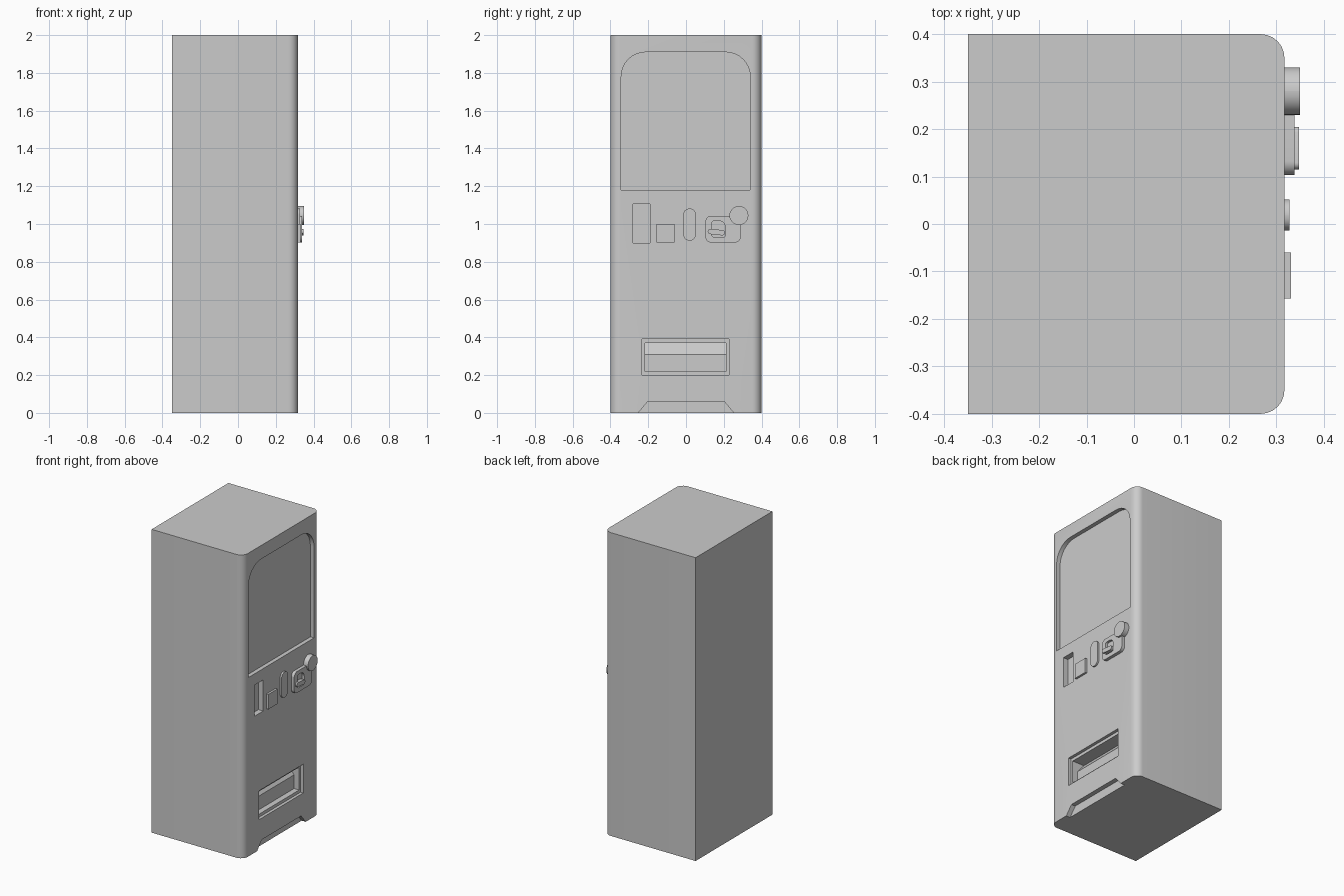
import bpy, bmesh
from math import sin, cos, pi, radians
from mathutils import Vector

if "Cube" in bpy.data.objects:
    bpy.data.objects.remove(bpy.data.objects["Cube"], do_unlink=True)

grey = bpy.data.materials.new("light_grey")
grey.use_nodes = True
colour = (0.6, 0.6, 0.6, 1)
grey.diffuse_color = colour
grey.node_tree.nodes["Principled BSDF"].inputs["Base Color"].default_value = colour

FACE = 0.317  # x of the panel with the controls


def extrude(name, points, offset):
    """Solid made by extruding a flat outline along an offset."""
    bm = bmesh.new()
    face = bm.faces.new([bm.verts.new(p) for p in points])
    top = bmesh.ops.extrude_face_region(bm, geom=[face])["geom"]
    bmesh.ops.translate(bm, vec=Vector(offset),
                        verts=[v for v in top if isinstance(v, bmesh.types.BMVert)])
    bmesh.ops.recalc_face_normals(bm, faces=bm.faces)
    mesh = bpy.data.meshes.new(name)
    bm.to_mesh(mesh)
    bm.free()
    mesh.materials.append(grey)
    obj = bpy.data.objects.new(name, mesh)
    bpy.context.collection.objects.link(obj)
    return obj


def rounded(a0, a1, b0, b1, radii=(0, 0, 0, 0), steps=8):
    """Rectangle outline; radii run from upper right, counter-clockwise."""
    corners = [(a1, b1, -1, -1), (a0, b1, 1, -1), (a0, b0, 1, 1), (a1, b0, -1, 1)]
    out = []
    for i, ((a, b, sa, sb), r) in enumerate(zip(corners, radii)):
        if r == 0:
            out.append((a, b))
            continue
        for k in range(steps + 1):
            t = (i + k / steps) * pi / 2
            out.append((a + sa * r + r * cos(t), b + sb * r + r * sin(t)))
    return out


def panel(name, outline, x0, x1):
    """Prism with a y-z outline, running from x0 to x1."""
    return extrude(name, [(x0, y, z) for y, z in outline], (x1 - x0, 0, 0))


def cut(target, cutter):
    cutter.hide_render = True
    mod = target.modifiers.new("recess", "BOOLEAN")
    mod.operation, mod.solver, mod.object = "DIFFERENCE", "EXACT", cutter
    bpy.context.view_layer.objects.active = target
    bpy.ops.object.modifier_apply(modifier=mod.name)
    bpy.data.objects.remove(cutter, do_unlink=True)


# Cabinet with two rounded vertical edges
plan = rounded(-0.35, FACE, -0.4, 0.4, (0.05, 0, 0, 0.05), 6)
cabinet = extrude("cabinet", [(x, y, 0) for x, y in plan], (0, 0, 2))

# Display window, card slot, tray surround and kick notch
front = FACE + 0.05
recesses = [
    (rounded(-0.343, 0.34, 1.18, 1.91, (0.13, 0.13, 0, 0)), 0.027),
    (rounded(-0.28, -0.19, 0.9, 1.105), 0.035),
    (rounded(-0.232, 0.228, 0.2, 0.39), 0.02),
    ([(-0.27, -0.02), (0.27, -0.02), (0.205, 0.057), (-0.205, 0.057)], 0.03),
]
for outline, depth in recesses:
    cut(cabinet, panel("recess_cutter", outline, FACE - depth, front))

# Tray opening with a sloped flap at the back
tray = [(0.33, 0.22), (0.26, 0.22), (0.26, 0.31), (0.21, 0.37), (0.33, 0.37)]
cut(cabinet, extrude("tray_cutter", [(x, -0.217, z) for x, z in tray], (0, 0.43, 0)))

# Raised controls
inside = FACE - 0.01
button = panel("square_button", rounded(-0.157, -0.06, 0.902, 1.0), inside, 0.331)
coin_slot = panel("coin_slot", rounded(-0.014, 0.052, 0.912, 1.082, (0.032,) * 4), inside, 0.328)
plate = panel("coin_return_plate", rounded(0.103, 0.29, 0.902, 1.043, (0.03,) * 4), inside, 0.338)
cut(plate, panel("return_cutter",
                 rounded(0.137, 0.208, 0.93, 1.017, (0.035, 0.012, 0.012, 0.012)), 0.322, 0.36))
lever = panel("return_lever", rounded(-0.045, 0.045, -0.014, 0.014, (0.013,) * 4), 0.318, 0.348)
lever.location = (0, 0.16, 0.957)
lever.rotation_euler.x = radians(-6)
knob = panel("round_knob", rounded(0.23, 0.33, 1.0, 1.1, (0.05,) * 4), inside, 0.35)
knob.location.z = -0.005

# Smooth curved edges, keep corners sharp
bpy.ops.object.select_all(action="DESELECT")
for obj in (cabinet, button, coin_slot, plate, lever, knob):
    obj.select_set(True)
bpy.context.view_layer.objects.active = cabinet
bpy.ops.object.shade_smooth_by_angle(angle=radians(30))
